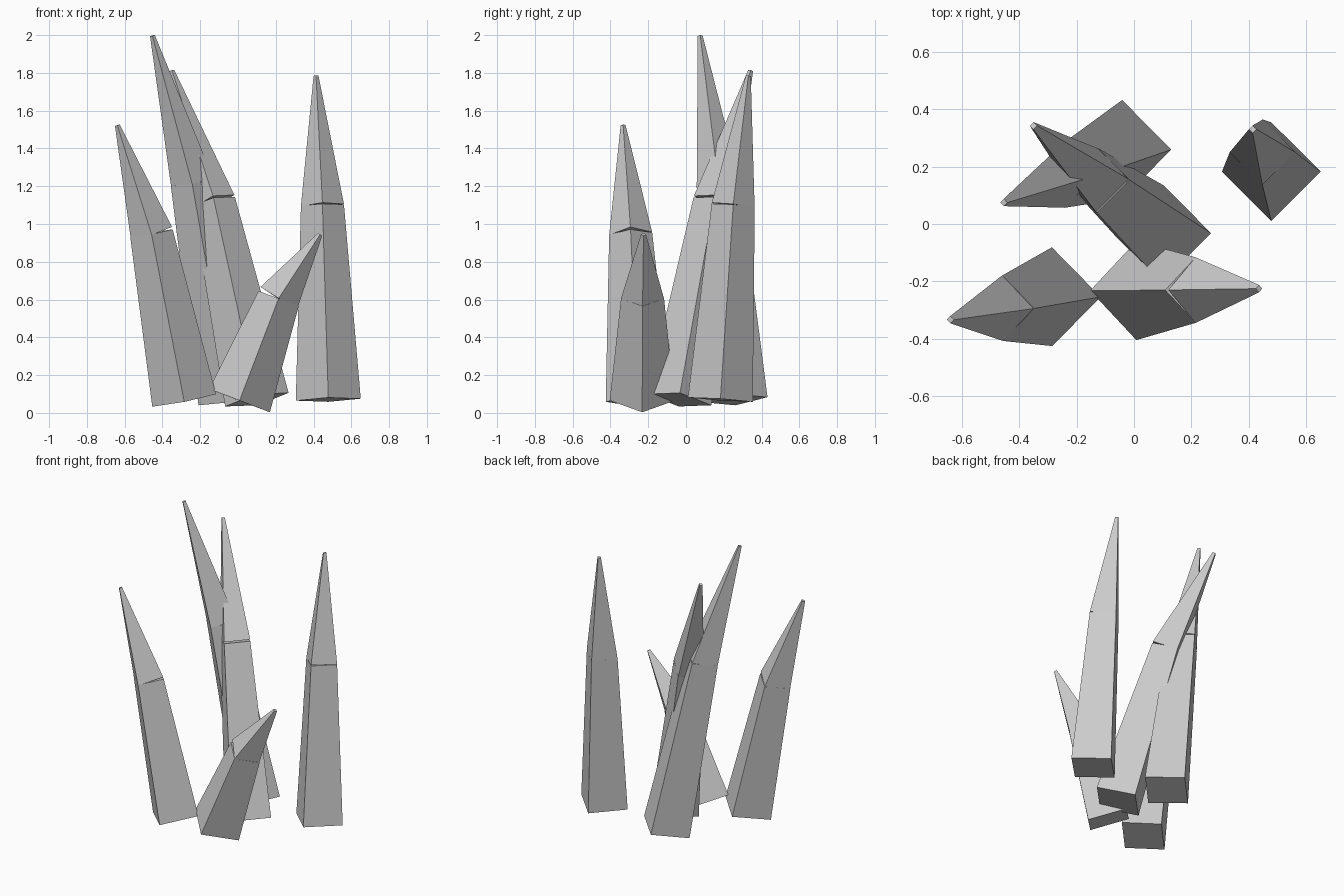
import bpy
from mathutils import Vector

if "Cube" in bpy.data.objects:
    bpy.data.objects.remove(bpy.data.objects["Cube"])

BASE_R, MID_R, TIP_R = 0.172, 0.114, 0.013

# Each bent spike: base centre, bend centre, tip centre
SPIKES = {
    "right_spike": ((0.478, 0.182, 0.07), (0.447, 0.25, 1.10), (0.413, 0.33, 1.785)),
    "front_spike": ((0.008, -0.232, 0.065), (0.215, -0.23, 0.605), (0.435, -0.225, 0.945)),
    "left_spike": ((-0.285, -0.253, 0.066), (-0.458, -0.293, 0.95), (-0.639, -0.333, 1.523)),
    "tall_spike": ((-0.04, 0.26, 0.07), (-0.243, 0.17, 1.22), (-0.453, 0.075, 1.997)),
    "middle_spike": ((0.10, -0.035, 0.07), (-0.128, 0.152, 1.12), (-0.35, 0.342, 1.812)),
}


def segment(name, start, end, r1, r2):
    """Closed four-sided tapered block between two points."""
    a, b = Vector(start), Vector(end)
    axis = b - a
    bpy.ops.mesh.primitive_cone_add(vertices=4, radius1=r1, radius2=r2,
                                    depth=axis.length, location=(a + b) / 2)
    obj = bpy.context.object
    obj.name = name
    obj.rotation_euler = Vector((0, 0, 1)).rotation_difference(axis).to_euler()
    return obj


# Lower stem and upper point of every spike
for name, (base, bend, tip) in SPIKES.items():
    segment(name + "_stem", base, bend, BASE_R, MID_R)
    segment(name + "_point", bend, tip, MID_R, TIP_R)
